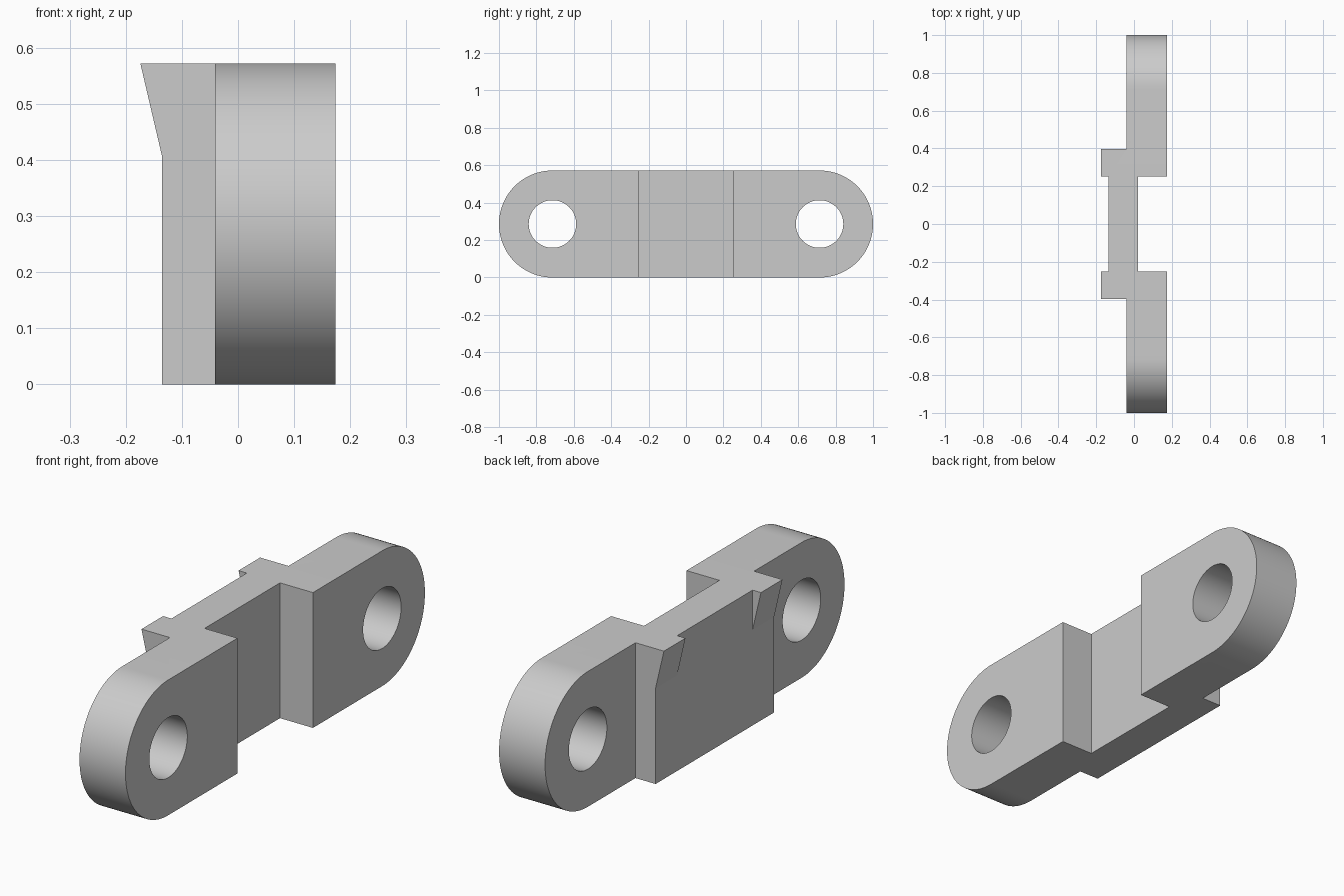
import bpy, bmesh, math
from mathutils import Vector

if "Cube" in bpy.data.objects:
    bpy.data.objects.remove(bpy.data.objects["Cube"])

H = 0.572                 # height, also the diameter of the rounded ends
R = H / 2
PIN_Y = 1 - R             # hole centre distance from the middle
HOLE_R = 0.127
X_BACK, X_WEB, X_LUG, X_IN, X_OUT = -0.174, -0.135, -0.041, 0.02, 0.174
Y_IN, Y_TAB = 0.252, 0.396


def prism(name, points, offset):
    """Extrude a closed 3D outline along the offset vector."""
    bm = bmesh.new()
    face = bm.faces.new([bm.verts.new(p) for p in points])
    new = bmesh.ops.extrude_face_region(bm, geom=[face])["geom"]
    verts = [v for v in new if isinstance(v, bmesh.types.BMVert)]
    bmesh.ops.translate(bm, verts=verts, vec=Vector(offset))
    bmesh.ops.recalc_face_normals(bm, faces=bm.faces)
    mesh = bpy.data.meshes.new(name)
    bm.to_mesh(mesh)
    bm.free()
    obj = bpy.data.objects.new(name, mesh)
    bpy.context.collection.objects.link(obj)
    return obj


def arc(cy, radius, start, end, n):
    """Points of an arc in the YZ plane, just left of the part."""
    return [(-0.5, cy + radius * math.cos(a), R + radius * math.sin(a))
            for a in (start + (end - start) * i / n for i in range(n + 1))]


def cut(obj, tool, operation):
    mod = obj.modifiers.new(operation, "BOOLEAN")
    mod.operation, mod.solver, mod.object = operation, "EXACT", tool
    bpy.context.view_layer.objects.active = obj
    bpy.ops.object.modifier_apply(modifier=mod.name)
    bpy.data.objects.remove(tool)


# Stepped plan outline: half of it, mirrored in y
half = [(X_IN, Y_IN), (X_OUT, Y_IN), (X_OUT, 1.1), (X_LUG, 1.1),
        (X_LUG, Y_TAB), (X_BACK, Y_TAB), (X_BACK, Y_IN), (X_WEB, Y_IN)]
plan = half + [(x, -y) for x, y in reversed(half)]
link = prism("link_plate", [(x, y, 0) for x, y in plan], (0, 0, H))

# Rounded ends
q = math.pi / 2
stadium = arc(PIN_Y, R, -q, q, 56) + arc(-PIN_Y, R, q, 3 * q, 56)
cut(link, prism("rounded_ends", stadium, (1, 0, 0)), "INTERSECT")

# Sloped underside of the two rear tabs
slope = [(X_BACK, H), (X_WEB, 0.405), (X_WEB, -0.1), (-0.4, -0.1), (-0.4, H)]
cut(link, prism("tab_slope", [(x, -0.6, z) for x, z in slope], (0, 1.2, 0)),
    "DIFFERENCE")

# Pin holes
for side in (-1, 1):
    ring = arc(side * PIN_Y, HOLE_R, 0, 4 * q, 64)[:-1]
    cut(link, prism("pin_hole", ring, (1, 0, 0)), "DIFFERENCE")

# Plain grey finish, rounded surfaces smooth, all corners crisp
grey = bpy.data.materials.new("grey")
grey.diffuse_color = (0.6, 0.6, 0.6, 1)
grey.use_nodes = True
grey.node_tree.nodes["Principled BSDF"].inputs["Base Color"].default_value = grey.diffuse_color
link.data.materials.clear()
link.data.materials.append(grey)
for poly in link.data.polygons:
    poly.material_index = 0
bpy.ops.object.select_all(action="DESELECT")
link.select_set(True)
bpy.context.view_layer.objects.active = link
bpy.ops.object.shade_smooth_by_angle(angle=math.radians(9))
